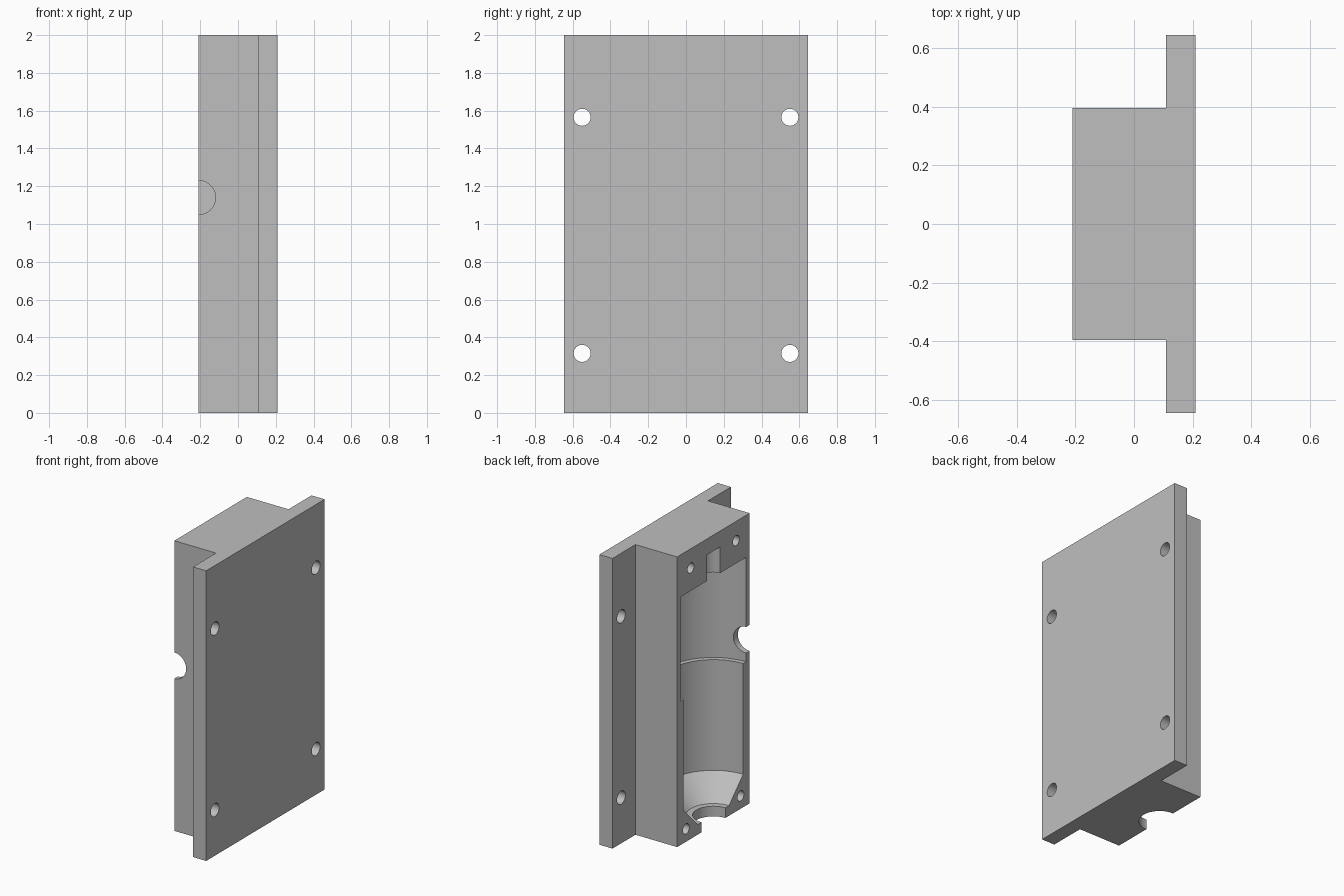
import bpy, bmesh, math
from mathutils import Matrix, Vector

default = bpy.data.objects.get("Cube")
if default:
    bpy.data.objects.remove(default, do_unlink=True)

HEIGHT = 2.0
FACE_X, STEP_X, BACK_X = -0.209, 0.109, 0.209   # open face, flange front, flange back
BODY_Y, FLANGE_Y = 0.395, 0.645

grey = bpy.data.materials.new("plain grey")
grey.use_nodes = True
grey.diffuse_color = (0.52, 0.52, 0.52, 1)
grey.node_tree.nodes["Principled BSDF"].inputs["Base Color"].default_value = grey.diffuse_color


def make_object(name, bm):
    bmesh.ops.recalc_face_normals(bm, faces=bm.faces)
    mesh = bpy.data.meshes.new(name)
    bm.to_mesh(mesh)
    bm.free()
    mesh.materials.append(grey)
    obj = bpy.data.objects.new(name, mesh)
    bpy.context.collection.objects.link(obj)
    return obj


def cylinder(name, centre, radius, length, axis):
    bm = bmesh.new()
    turn = Vector((0, 0, 1)).rotation_difference(Vector(axis)).to_matrix().to_4x4()
    bmesh.ops.create_cone(bm, cap_ends=True, segments=48, radius1=radius, radius2=radius,
                          depth=length, matrix=Matrix.Translation(centre) @ turn)
    return make_object(name, bm)


def revolve(name, profile):
    """Turn (radius, height) points about the upright axis in the open face."""
    bm = bmesh.new()
    verts = [bm.verts.new((FACE_X + r, 0, z)) for r, z in profile]
    edges = [bm.edges.new(pair) for pair in zip(verts, verts[1:])]
    bmesh.ops.spin(bm, geom=verts + edges, cent=(FACE_X, 0, 0), axis=(0, 0, 1),
                   angle=math.tau, steps=96)
    bmesh.ops.remove_doubles(bm, verts=bm.verts, dist=1e-5)
    return make_object(name, bm)


# Block with side flanges: T-shaped section pulled upward
half = [(FACE_X, BODY_Y), (STEP_X, BODY_Y), (STEP_X, FLANGE_Y), (BACK_X, FLANGE_Y)]
section = half + [(x, -y) for x, y in reversed(half)]
bm = bmesh.new()
base = bm.faces.new([bm.verts.new((x, y, 0)) for x, y in section])
pulled = bmesh.ops.extrude_face_region(bm, geom=[base])["geom"]
bmesh.ops.translate(bm, vec=(0, 0, HEIGHT),
                    verts=[g for g in pulled if isinstance(g, bmesh.types.BMVert)])
mould = make_object("mould_half", bm)

# Stepped round cavity with a cone and open neck at the bottom, narrow neck on top
cutters = [revolve("cavity_cutter", [
    (0, -0.1), (0.13, -0.1), (0.13, 0.07), (0.17, 0.07), (0.324, 0.227), (0.324, 0.99),
    (0.357, 0.99), (0.357, 1.71), (0.072, 1.71), (0.072, 1.89), (0, 1.89)])]

# Side port through the front wall
cutters.append(cylinder("port_cutter", (FACE_X, -0.35, 1.14), 0.09, 0.3, (0, 1, 0)))

for side in (-1, 1):
    # Bolt holes through the flanges
    for z in (0.315, 1.565):
        cutters.append(cylinder("bolt_cutter", (0.16, side * 0.55, z), 0.045, 0.3, (1, 0, 0)))
    # Blind dowel holes in the open face
    for y, z in ((0.297, 0.088), (0.247, 1.867)):
        cutters.append(cylinder("dowel_cutter", (FACE_X, side * y, z), 0.035, 0.4, (1, 0, 0)))

bpy.context.view_layer.objects.active = mould
for cutter in cutters:
    cutter.hide_render = True
    cut = mould.modifiers.new(cutter.name, "BOOLEAN")
    cut.operation, cut.solver, cut.object = "DIFFERENCE", "EXACT", cutter
    bpy.ops.object.modifier_apply(modifier=cut.name)
    bpy.data.objects.remove(cutter, do_unlink=True)

bpy.ops.object.select_all(action="DESELECT")
mould.select_set(True)
bpy.ops.object.shade_smooth_by_angle(angle=math.radians(25))
